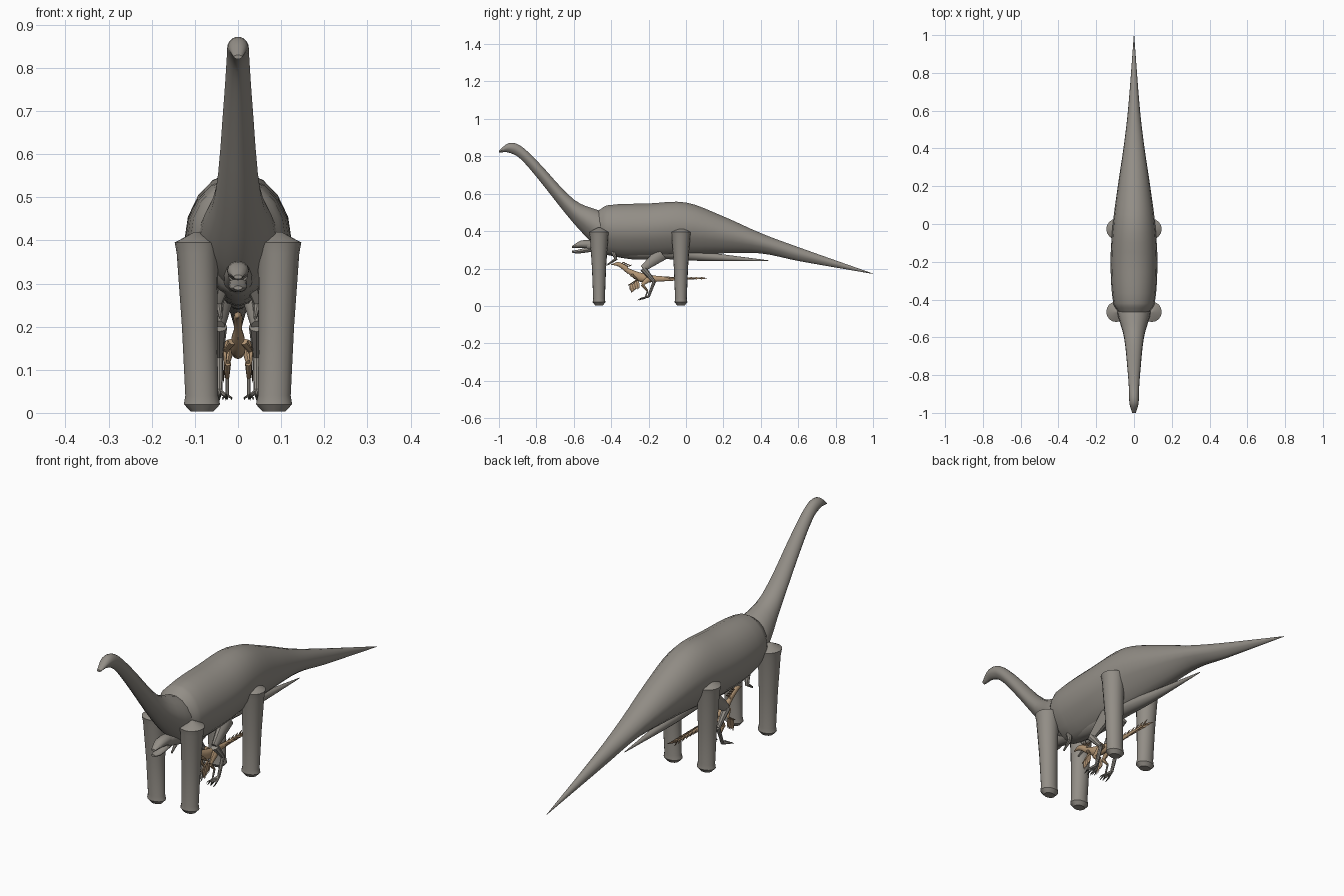
import bpy
import bmesh
import math
from mathutils import Vector

cube = bpy.data.objects.get("Cube")
if cube:
    bpy.data.objects.remove(cube)


def material(name, red, green, blue):
    mat = bpy.data.materials.new(name)
    mat.use_nodes = True
    color = (red, green, blue, 1)
    mat.diffuse_color = color
    mat.node_tree.nodes["Principled BSDF"].inputs["Base Color"].default_value = color
    return mat


GREY = material("warm grey skin", .29, .27, .24)
TAN = material("tan feathers", .46, .31, .18)
BROWN = material("brown feathers", .2, .13, .08)
DARK = material("dark claws", .05, .05, .04)


def circle(sides):
    """Cosine and sine pairs around one turn."""
    turns = [math.tau * index / sides for index in range(sides)]
    return [(math.cos(turn), math.sin(turn)) for turn in turns]


def loft(name, mat, rings):
    """Skin a list of equal rings of points and close both ends."""
    bm = bmesh.new()
    loops = [[bm.verts.new(point) for point in ring] for ring in rings]
    for lower, upper in zip(loops, loops[1:]):
        for index in range(len(lower)):
            before = index - 1
            bm.faces.new((lower[before], lower[index], upper[index], upper[before]))
    bm.faces.new(loops[0])
    bm.faces.new(loops[-1])
    bmesh.ops.recalc_face_normals(bm, faces=bm.faces)
    mesh = bpy.data.meshes.new(name)
    bm.to_mesh(mesh)
    bm.free()
    mesh.materials.append(mat)
    obj = bpy.data.objects.new(name, mesh)
    bpy.context.collection.objects.link(obj)
    bpy.ops.object.select_all(action="DESELECT")
    obj.select_set(True)
    bpy.context.view_layer.objects.active = obj
    bpy.ops.object.shade_smooth_by_angle(angle=math.radians(40))


def smooth(stations, steps):
    """Insert stations along a smooth curve through the given ones."""
    keys = [Vector(station) for station in stations]
    last = len(keys) - 1
    slopes = []
    for index in range(len(keys)):
        change = keys[min(index + 1, last)] - keys[max(index - 1, 0)]
        slopes.append(change / change[0])
    result = []
    for start, end, leaving, arriving in zip(keys, keys[1:], slopes, slopes[1:]):
        span = end[0] - start[0]
        for step in range(steps):
            t = step / steps
            ease = t * t * (3 - 2 * t)
            bend = leaving * (t * (1 - t) ** 2) - arriving * (t * t * (1 - t))
            result.append(start.lerp(end, ease) + bend * span)
    return result + [keys[-1]]


def trunk(name, mat, stations, sides=12, steps=3, pinch=0):
    """Body along y from (y, bottom, top, half width), narrowed below by pinch."""
    rings = []
    for y, bottom, top, width in smooth(stations, steps):
        middle, height = (bottom + top) / 2, (top - bottom) / 2
        rings.append([Vector((width * c * (1 + pinch * min(0, s)), y, middle + height * s))
                      for c, s in circle(sides)])
    loft(name, mat, rings)


def limb_pair(name, mat, joints, start, end, sides=8, flat=1):
    """Mirrored limbs along joints, tapering from start to end radius."""
    for side, sign in (("left", 1), ("right", -1)):
        points = [Vector((sign * x, y, z)) for x, y, z in joints]
        last = len(points) - 1
        rings = []
        for index, point in enumerate(points):
            ahead = points[min(index + 1, last)] - points[max(index - 1, 0)]
            across = Vector((1, 0, 0))
            across = (across - ahead * across.dot(ahead) / ahead.length_squared).normalized()
            up = ahead.normalized().cross(across)
            radius = start + (end - start) * index / last
            rings.append([point + radius * (across * c * flat + up * s) for c, s in circle(sides)])
        loft(f"{side}_{name}", mat, rings)


def feather_pair(name, mat, root, tip, width):
    """Mirrored thin pointed blades, widest in the middle."""
    root, tip = Vector(root), Vector(tip)
    middle = (root + tip) / 2
    limb_pair(name + "_base", mat, (root, middle), width / 4, width, sides=4, flat=.3)
    limb_pair(name + "_tip", mat, (middle, tip), width, width / 9, sides=4, flat=.3)


def giant_leg(name, sign, y):
    """Pillar leg with a pointed shoulder and a rounded foot."""
    profile = ((.42, .005), (.395, .052), (.37, .048), (.2, .041),
               (.04, .038), (.02, .042), (.003, .026))
    rings = []
    for z, radius in profile:
        x, depth = .083 + .03 * z, radius * (.8 + .6 * z)
        rings.append([Vector((sign * (x + radius * c), y + depth * s, z))
                      for c, s in circle(16)])
    loft(name, GREY, rings)


def bird_leg(owner, mat, x, y, size, spread):
    """Bent hind leg, with toes and claws, standing around (x, y)."""
    def place(out, back, height):
        return Vector((x + out * size, y + back * size, .03 + height * size))

    hip, knee = place(-.01, .07, .25), place(0, -.03, .17)
    heel, ball = place(0, .03, .1), place(0, 0, .02)
    limb_pair(owner + "_thigh", mat, (hip, hip.lerp(knee, .5), knee),
              .04 * size, .018 * size, sides=10, flat=.7)
    limb_pair(owner + "_shin", mat, (knee, heel), .018 * size, .009 * size)
    limb_pair(owner + "_ankle", GREY, (heel, ball), .009 * size, .007 * size)
    for label, way in (("inner", -1), ("middle", 0), ("outer", 1)):
        tip, claw = place(way * spread, -.04, .01), place(way * spread, -.06, 0)
        limb_pair(f"{owner}_{label}_toe", GREY, (ball, tip), .007 * size, .004 * size, sides=6)
        limb_pair(f"{owner}_{label}_claw", DARK, (tip, claw), .004 * size, .001 * size, sides=6)


# Long-necked giant: neck with head, then torso with tail
trunk("giant_neck_and_head", GREY, (
    (-1, .82, .83, .01), (-.95, .82, .87, .024), (-.89, .79, .86, .026),
    (-.8, .69, .78, .032), (-.6, .44, .57, .053), (-.46, .3, .51, .09),
    (-.4, .28, .49, .08)), sides=18, steps=4, pinch=.3)
trunk("giant_body_and_tail", GREY, (
    (-.47, .33, .51, .08), (-.42, .27, .54, .11), (-.2, .255, .55, .124),
    (0, .27, .555, .112), (.2, .28, .48, .086), (.4, .28, .39, .056),
    (.6, .24, .315, .032), (1, .171, .173, .001)), sides=18, steps=4, pinch=.3)
for side, sign in (("left", 1), ("right", -1)):
    giant_leg(side + "_giant_front_leg", sign, -.465)
    giant_leg(side + "_giant_back_leg", sign, -.027)

# Two-legged hunter beneath the giant
trunk("hunter_body_and_tail", GREY, (
    (-.53, .3, .35, .024), (-.3, .25, .36, .05), (-.1, .25, .33, .04),
    (.1, .24, .29, .025), (.44, .24, .244, .001)), steps=4)
trunk("hunter_skull", GREY, (
    (-.61, .31, .32, .01), (-.56, .31, .35, .025), (-.48, .3, .35, .024)))
trunk("hunter_jaw", GREY, ((-.61, .285, .295, .01), (-.58, .28, .3, .02), (-.5, .29, .32, .02)))
limb_pair("hunter_eye", DARK, ((.02, -.56, .335), (.026, -.56, .335)), .005, .003)
limb_pair("hunter_arm", GREY, ((.035, -.39, .29), (.045, -.375, .25), (.04, -.42, .22)), .014, .004)
bird_leg("hunter", GREY, x=.043, y=-.2, size=1, spread=.015)

# Small feathered runner under the hunter
trunk("runner_body_and_tail", TAN, (
    (-.33, .19, .21, .007), (-.25, .13, .18, .019), (-.15, .13, .16, .01), (.08, .145, .15, .002)))
trunk("runner_head", TAN, ((-.4, .22, .222, .002), (-.36, .21, .235, .01), (-.31, .17, .21, .009)))
limb_pair("runner_eye", DARK, ((.007, -.36, .224), (.011, -.36, .224)), .003, .002)
bird_leg("runner", TAN, x=.025, y=-.22, size=.5, spread=.02)
limb_pair("runner_wing_arm", TAN, ((.014, -.29, .165), (.03, -.26, .14), (.03, -.31, .11)), .009, .002)

# Feathers: crest behind the head, fans on the wings, pairs down the tail
for index in range(8):
    mat = BROWN if index % 2 else TAN
    along = Vector((0, .028 * index - .14, .148))
    feather_pair(f"runner_tail_feather_{index}", mat, along, along + Vector((.018, .055, 0)), .006)
    root = Vector((.03, -.26, .14)).lerp(Vector((.03, -.3, .115)), index / 7)
    feather_pair(f"runner_wing_feather_{index}", mat, root, root + Vector((.004, .01, -.045)), .007)
for index in range(4):
    root = Vector((.003, .012 * index - .35, .225 - .005 * index))
    feather_pair(f"runner_crest_feather_{index}", BROWN, root, root + Vector((0, .025, .01)), .004)
